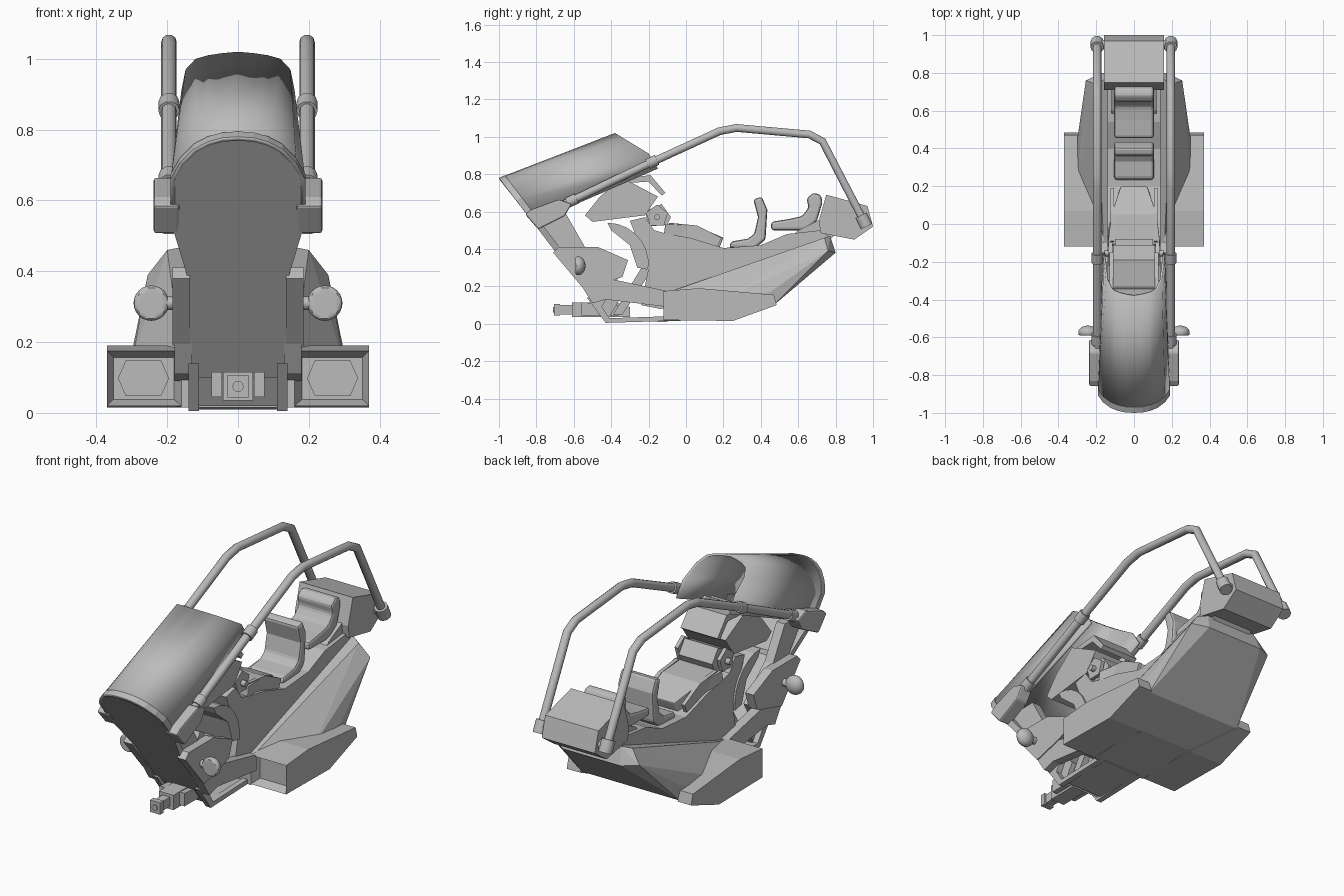
import bpy, bmesh, math
from mathutils import Vector

if "Cube" in bpy.data.objects:
    bpy.data.objects.remove(bpy.data.objects["Cube"])

grey = bpy.data.materials.new("light_grey_paint")
grey.diffuse_color = (0.5, 0.5, 0.5, 1)
grey.use_nodes = True
grey.node_tree.nodes["Principled BSDF"].inputs["Base Color"].default_value = grey.diffuse_color
SIDES = ((1, "right"), (-1, "left"))


def finish(name, bm, bevel=0, smooth=None):
    bmesh.ops.recalc_face_normals(bm, faces=bm.faces)
    me = bpy.data.meshes.new(name)
    bm.to_mesh(me)
    bm.free()
    ob = bpy.data.objects.new(name, me)
    bpy.context.collection.objects.link(ob)
    me.materials.append(grey)
    if bevel:
        m = ob.modifiers.new("bevel", 'BEVEL')
        m.width, m.segments, m.limit_method = bevel, 2, 'ANGLE'
    if smooth:
        for p in me.polygons:
            p.use_smooth = True
        me.set_sharp_from_angle(angle=math.radians(smooth))
    return ob


def prism_bm(pts, x0, x1):
    """Side profile (y, z) extruded from x0 to x1."""
    bm = bmesh.new()
    a = [bm.verts.new((x0, y, z)) for y, z in pts]
    b = [bm.verts.new((x1, y, z)) for y, z in pts]
    bm.faces.new(a)
    bm.faces.new(b[::-1])
    for i in range(len(pts)):
        j = (i + 1) % len(pts)
        bm.faces.new((a[i], a[j], b[j], b[i]))
    return bm


def prism(name, pts, x0, x1, bevel=0, smooth=None):
    return finish(name, prism_bm(pts, x0, x1), bevel, smooth)


def pair(name, pts, x0, x1, bevel=0):
    for s, side in SIDES:
        prism(f"{name}_{side}", pts, s * x0, s * x1, bevel)


def tube(name, pts, r):
    cu = bpy.data.curves.new(name, 'CURVE')
    cu.dimensions = '3D'
    cu.bevel_depth, cu.bevel_resolution, cu.use_fill_caps = r, 3, True
    sp = cu.splines.new('POLY')
    sp.points.add(len(pts) - 1)
    for p, c in zip(sp.points, pts):
        p.co = (*c, 1)
    tmp = bpy.data.objects.new(name, cu)
    bpy.context.collection.objects.link(tmp)
    bpy.context.view_layer.update()
    me = bpy.data.meshes.new_from_object(
        tmp.evaluated_get(bpy.context.evaluated_depsgraph_get()))
    bpy.data.objects.remove(tmp)
    bm = bmesh.new()
    bm.from_mesh(me)
    return finish(name, bm, smooth=40)


def front_y(z):
    """y of the raked nose plane at height z"""
    return -1 + (0.78 - z) * 0.58 / 0.76


# curved canopy lofted between the raked nose arch and the rear arch
front = [(0, .78), (.045, .777), (.085, .766), (.125, .745), (.165, .705), (.19, .66), (.19, .54)]
rear = [(0, 1.02), (.045, 1.016), (.085, 1.01), (.12, 1.0), (.148, .97), (.16, .91), (.165, .83)]
full = lambda h: [(-x, z) for x, z in h[:0:-1]] + h
bm = bmesh.new()
rows = [[bm.verts.new((x, front_y(z), z)) for x, z in full(front)],
        [bm.verts.new((x, -.38 + .23 * min(1, (1.02 - z) / .14), z)) for x, z in full(rear)]]
for i in range(len(rows[0]) - 1):
    bm.faces.new((rows[0][i], rows[0][i + 1], rows[1][i + 1], rows[1][i]))
canopy = finish("canopy", bm, smooth=45)
sol = canopy.modifiers.new("thickness", 'SOLIDIFY')
sol.thickness = 0.012
sol.offset = -1

# raked nose panel closing the canopy
outline = full(front + [(.14, .375), (.14, .1)])
bm = bmesh.new()
f = bm.faces.new([bm.verts.new((x, front_y(z), z)) for x, z in outline])
ext = bmesh.ops.extrude_face_region(bm, geom=[f])
bmesh.ops.translate(bm, vec=(0, .03, .015),
                    verts=[v for v in ext["geom"] if isinstance(v, bmesh.types.BMVert)])
finish("nose_panel", bm)

# lower nose strut with side walls
pair("nose_strut", [(-.84, .58), (-.64, .585), (-.54, .41), (-.36, .25), (-.45, .09), (-.49, .12)], .09, .14)
prism("nose_lower_block", [(-.7, .4), (-.62, .4), (-.36, .12), (-.42, .02), (-.49, .12)], -.11, .11)

# hull underbody with sloping flanks
half = [(.16, -.12, .015), (.19, .25, .02), (.29, .47, .1), (.3, .22, .14), (.3, .45, .17),
        (.255, .76, .39), (.17, .8, .38), (.2, .74, .46), (.15, .77, .47), (.17, .22, .17), (.16, -.12, .16)]
bm = bmesh.new()
for x, y, z in half:
    for s in (1, -1):
        bm.verts.new((s * x, y, z))
bmesh.ops.convex_hull(bm, input=bm.verts[:])
bmesh.ops.dissolve_limit(bm, angle_limit=.03, verts=bm.verts[:], edges=bm.edges[:])
finish("hull", bm)

# central body with rounded wheel-well front edge
well = [(-.42 + .22 * math.sin(a), .32 + .22 * math.cos(a))
        for a in [math.radians(d) for d in range(0, 100, 14)]]
prism("central_body", [(-.17, .5), (-.1, .48), (.02, .46), (.2, .405), (.4, .42), (.54, .48), (.72, .5),
                       (.77, .46), (.3, .1), (-.14, .08), (-.24, .1), (-.21, .25)] + well[::-1][:5]
      + [(-.3, .55), (-.22, .57)], -.14, .14)
prism("well_arch", well + [(-.26, .3), (-.3, .42), (-.4, .5)], -.15, .15)
prism("floor_plate", [(-.4, .015), (-.1, .01), (-.1, .03), (-.4, .03)], -.11, .11)

# fuel tank, narrow towards the seat
bm = prism_bm([(-.12, .47), (-.11, .535), (.05, .525), (.2, .46), (.18, .41), (0, .44)], -.14, .14)
for v in bm.verts:
    v.co.x *= 1 - .5 * max(0, v.co.y / .2)
finish("tank", bm, bevel=.006)

# instrument console and its stacked plates
prism("console", [(-.54, .58), (-.46, .68), (-.34, .78), (-.15, .68), (-.22, .58), (-.5, .545)], -.13, .13)
prism("console_top_plate", [(-.38, .77), (-.19, .795), (-.11, .7), (-.13, .685), (-.2, .76), (-.36, .75)], -.11, .11)
prism("console_step", [(-.22, .6), (-.13, .64), (-.08, .57), (-.1, .53), (-.2, .52)], -.1, .1)

# steering bar with five-sided pivots and grips
tube("steering_bar", [(-.16, -.155, .57), (.16, -.155, .57)], .016)
pair("steering_pivot", [(-.155 + .062 * math.sin(k * 1.2566), .575 + .062 * math.cos(k * 1.2566))
                        for k in range(5)], .115, .135)
pair("steering_bracket", [(-.11, .51), (-.09, .54), (.06, .525), (.19, .46), (.17, .415), (0, .455)], .105, .125)

# bucket seats
prism("driver_seat", [(.23, .405), (.37, .405), (.425, .45), (.435, .61), (.405, .68), (.36, .665),
                      (.385, .57), (.365, .48), (.33, .455), (.24, .44)], -.105, .105, .014)
prism("passenger_seat", [(.455, .5), (.64, .5), (.7, .55), (.73, .65), (.72, .69), (.68, .70), (.645, .67),
                         (.655, .62), (.62, .575), (.55, .56), (.455, .545)], -.105, .105, .014)

# tail block
prism("tail_block", [(.75, .69), (.97, .63), (1.0, .52), (.9, .45), (.72, .485), (.71, .55)], -.158, .158)
prism("tail_support", [(.5, .4), (.72, .4), (.79, .47), (.74, .57), (.6, .5)], -.12, .12)

# side pods: tapered outriggers with recessed hexagonal intakes
for s, side in SIDES:
    bm = prism_bm([(-.12, .02), (-.12, .175), (.07, .19), (.47, .155), (.485, .1), (.25, .015)], s * .16, s * .37)
    for v in bm.verts:
        if abs(v.co.x) < .2:
            v.co.x = s * (.16 if v.co.y < .3 else .29)
    bmesh.ops.recalc_face_normals(bm, faces=bm.faces)
    intake = min(bm.faces, key=lambda f: f.calc_center_median().y)
    bmesh.ops.inset_region(bm, faces=[intake], thickness=.018, use_even_offset=True)
    bmesh.ops.translate(bm, verts=intake.verts[:], vec=(0, .05, 0))
    finish(f"outrigger_{side}", bm)
    bm = bmesh.new()
    hexa = [(-.072, 0), (-.05, .05), (.05, .05), (.072, 0), (.05, -.05), (-.05, -.05)]
    bm.faces.new([bm.verts.new((s * .267 + x, -.075, .098 + z)) for x, z in hexa])
    finish(f"intake_plate_{side}", bm)

# front cheek plates and the arms running back to the outriggers
pair("cheek", [(-.71, .38), (-.68, .41), (-.47, .41), (-.31, .34), (-.34, .25), (-.4, .23), (-.55, .19)], .135, .185)
pair("arm", [(-.57, .22), (-.38, .235), (-.1, .175), (-.1, .09), (-.43, .13), (-.5, .11)], .13, .18)

for s, side in SIDES:
    x = s * .195
    # roll bars, collars and feet
    bar = [(-.68, .625), (-.18, .865), (.18, 1.03), (.27, 1.047), (.66, 1.012), (.73, .975), (.95, .55)]
    tube(f"roll_bar_{side}", [(x, y, z) for y, z in bar], .022)
    for i, (y, z) in enumerate([(-.61, .658), (-.18, .865)]):
        tube(f"bar_collar_{i}_{side}", [(x, y - .025, z - .012), (x, y + .025, z + .012)], .03)
    tube(f"bar_foot_{side}", [(x, .935, .58), (x, .965, .52)], .035)
    tube(f"bar_foot_pin_{side}", [(s * .14, .95, .55), (x, .95, .55)], .025)
    # headlamps on short stalks
    bm = bmesh.new()
    bmesh.ops.create_uvsphere(bm, u_segments=20, v_segments=12, radius=.05)
    for v in bm.verts:
        v.co = Vector((v.co.x + s * .245, max(v.co.y, -.022) * .75 - .575, v.co.z + .31))
    finish(f"headlamp_{side}", bm, smooth=40)
    tube(f"lamp_stalk_{side}", [(s * .15, -.57, .31), (s * .24, -.57, .31)], .02)
    # landing skids and diagonal braces
    prism(f"skid_{side}", [(-.53, .14), (-.43, .005), (-.1, .015), (-.1, .04), (-.41, .03), (-.48, .14)],
          s * .11, s * .14)
    prism(f"brace_{side}", [(-.39, .05), (-.34, .05), (-.2, .26), (-.22, .33)], s * .055, s * .09)

# bar mounts beside the nose
pair("bar_mount", [(-.86, .585), (-.83, .61), (-.68, .665), (-.61, .64), (-.65, .575), (-.79, .505)], .165, .238, .008)

# front gun: housing, side rails, stepped barrel
prism("gun_housing", [(-.61, .035), (-.61, .115), (-.38, .115), (-.3, .09), (-.3, .035)], -.043, .043)
pair("gun_rail", [(-.56, .045), (-.56, .115), (-.36, .1), (-.36, .045)], .045, .075)
prism("gun_barrel", [(-.69, .05), (-.69, .1), (-.58, .1), (-.58, .05)], -.022, .022)
prism("gun_muzzle", [(-.705, .043), (-.705, .107), (-.675, .107), (-.675, .043)], -.03, .03)
tube("gun_bore", [(0, -.711, .075), (0, -.69, .075)], .016)
